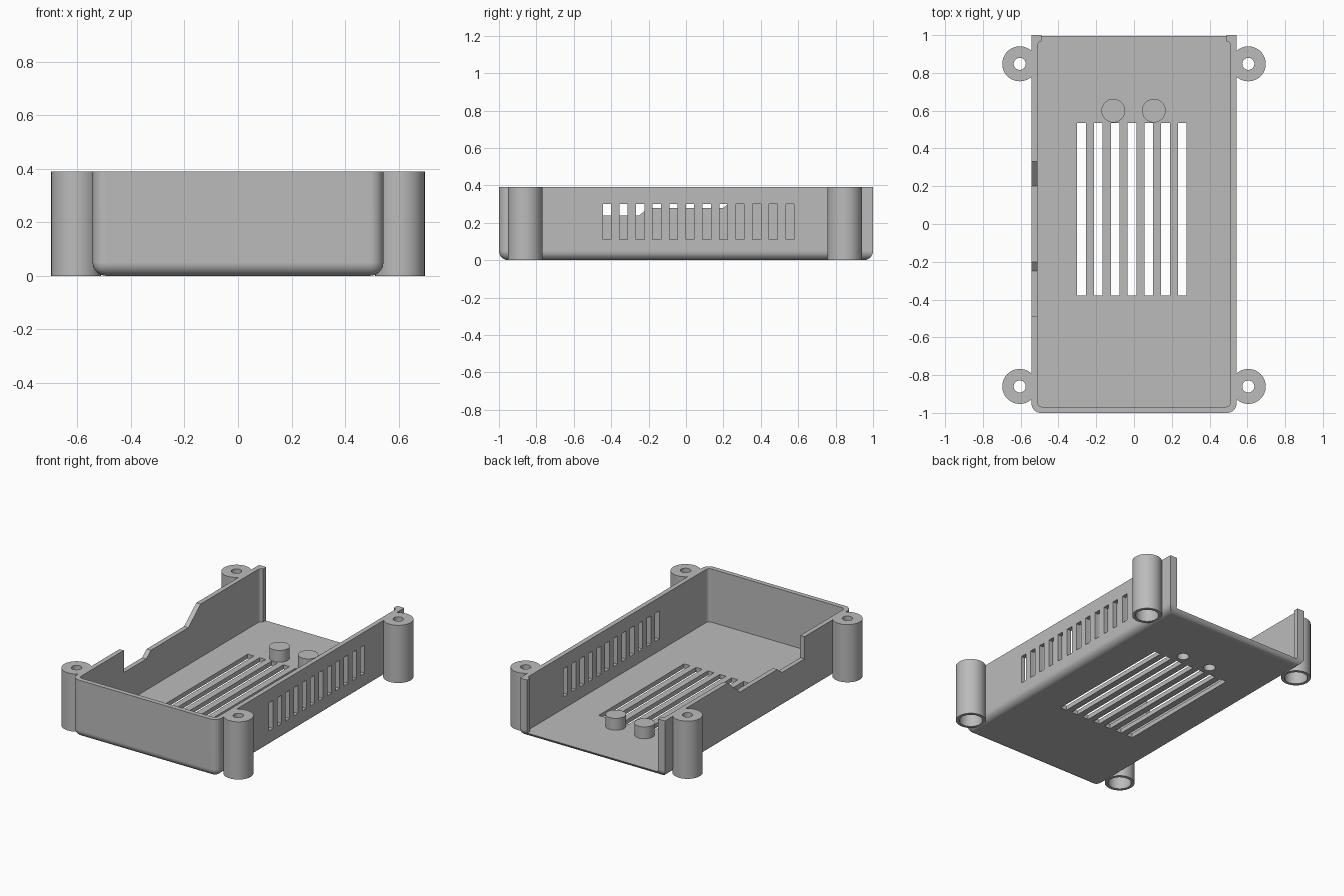
import bpy
import bmesh
from mathutils import Matrix, Vector

cube = bpy.data.objects.get("Cube")
if cube:
    bpy.data.objects.remove(cube, do_unlink=True)

HX, HY, H = 0.543, 1.0, 0.39         # outer half width, half length, height
WALL, FLOOR = 0.032, 0.03
POSTS = [(sx * 0.605, y) for sx in (-1, 1) for y in (-0.86, 0.848)]
PEGS = [(-0.11, 0.6), (0.105, 0.6)]

grey = bpy.data.materials.new("plain grey")
grey.use_nodes = True
GREY = (0.5, 0.5, 0.5, 1)
grey.diffuse_color = GREY
grey.node_tree.nodes["Principled BSDF"].inputs["Base Color"].default_value = GREY


def add_box(bm, lo, hi):
    lo, hi = Vector(lo), Vector(hi)
    mat = Matrix.Translation((lo + hi) / 2) @ Matrix.Diagonal((*(hi - lo), 1))
    bmesh.ops.create_cube(bm, size=1, matrix=mat)


def add_cylinder(bm, centre, r, z0, z1, sides=48):
    mat = Matrix.Translation((*centre, (z0 + z1) / 2))
    bmesh.ops.create_cone(bm, cap_ends=True, segments=sides, radius1=r, radius2=r,
                          depth=z1 - z0, matrix=mat)


def round_edges(bm, rule, radius, segments=8):
    edges = [e for e in bm.edges if rule(*(v.co for v in e.verts))]
    bmesh.ops.bevel(bm, geom=edges, offset=radius, segments=segments,
                    profile=0.5, affect='EDGES')


def finish(bm, name):
    bmesh.ops.recalc_face_normals(bm, faces=bm.faces[:])
    mesh = bpy.data.meshes.new(name)
    bm.to_mesh(mesh)
    bm.free()
    mesh.materials.append(grey)
    obj = bpy.data.objects.new(name, mesh)
    bpy.context.collection.objects.link(obj)
    return obj


def combine(target, bm, operation):
    """Apply a boolean with a temporary tool object."""
    tool = finish(bm, "tool")
    tool.hide_render = True
    mod = target.modifiers.new("combine", 'BOOLEAN')
    mod.operation, mod.solver, mod.object = operation, 'EXACT', tool
    bpy.context.view_layer.objects.active = target
    bpy.ops.object.modifier_apply(modifier=mod.name)
    bpy.data.objects.remove(tool, do_unlink=True)


def is_upright(a, b):
    return abs(a.z - b.z) > 0.1


# Outer shell: rounded underside and front corners
bm = bmesh.new()
add_box(bm, (-HX, -HY, 0), (HX, HY, H))
round_edges(bm, lambda a, b: (is_upright(a, b) and a.y < 0)
            or max(a.z, b.z) < 0.01, 0.05)
tray = finish(bm, "enclosure_tray")

# Corner screw posts
bm = bmesh.new()
for p in POSTS:
    add_cylinder(bm, p, 0.0925, 0, H)
combine(tray, bm, 'UNION')

# Hollow interior with rounded corners
bm = bmesh.new()
add_box(bm, (WALL - HX, WALL - HY, FLOOR), (HX - WALL, HY - WALL, 1))
round_edges(bm, is_upright, 0.025, 5)
combine(tray, bm, 'DIFFERENCE')

# Open back, leaving narrow guide lips
bm = bmesh.new()
add_box(bm, (-0.49, 0.9, FLOOR), (0.49, 1.2, 1))
combine(tray, bm, 'DIFFERENCE')

# Support pegs on the floor
bm = bmesh.new()
for p in PEGS:
    add_cylinder(bm, p, 0.0625, 0.015, 0.11)
combine(tray, bm, 'UNION')

# Vent slots in the floor and in one side wall
bm = bmesh.new()
for i in range(7):
    x = -0.278 + i * 0.089
    add_box(bm, (x - 0.023, -0.378, -0.1), (x + 0.023, 0.534, 0.06))
for i in range(12):
    y = -0.423 + i * 0.089
    add_box(bm, (0.45, y - 0.022, 0.11), (0.65, y + 0.022, 0.3))
combine(tray, bm, 'DIFFERENCE')

# Stepped cut-out in the other side wall
bm = bmesh.new()
profile = [(-0.49, 0.24), (-0.25, 0.24), (-0.2, 0.28), (0.2, 0.28),
           (0.33, H), (0.33, 0.6), (-0.49, 0.6)]
face = bm.faces.new([bm.verts.new((-0.65, y, z)) for y, z in profile])
side = bmesh.ops.extrude_face_region(bm, geom=[face])
bmesh.ops.translate(bm, vec=(0.2, 0, 0),
                    verts=[g for g in side["geom"] if isinstance(g, bmesh.types.BMVert)])
combine(tray, bm, 'DIFFERENCE')

# Screw holes, with wide bores from below, and blind holes under the pegs
bm = bmesh.new()
for p in POSTS:
    add_cylinder(bm, p, 0.072, -0.1, 0.33)
for p in PEGS:
    add_cylinder(bm, p, 0.037, -0.1, 0.08, 32)
combine(tray, bm, 'DIFFERENCE')
bm = bmesh.new()
for p in POSTS:
    add_cylinder(bm, p, 0.032, 0.2, 0.6, 32)
combine(tray, bm, 'DIFFERENCE')

# Smooth the rounded faces, keep flat faces flat
bpy.ops.object.select_all(action='DESELECT')
tray.select_set(True)
bpy.context.view_layer.objects.active = tray
bpy.ops.object.shade_smooth_by_angle(angle=0.52)
weighted = tray.modifiers.new("weighted normals", 'WEIGHTED_NORMAL')
weighted.keep_sharp = True
